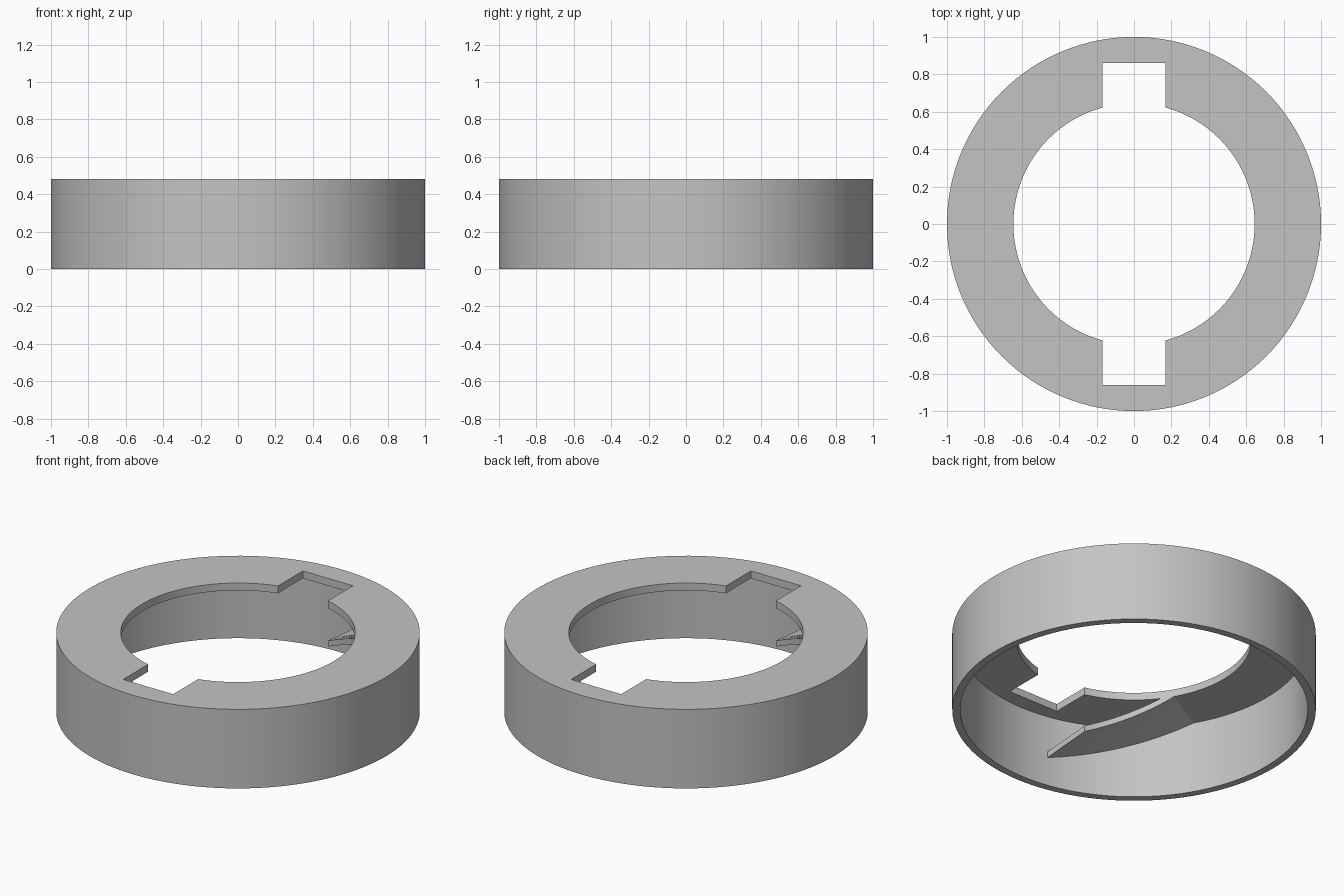
import bpy, bmesh
from math import asin, sin, cos, radians, pi

if "Cube" in bpy.data.objects:
    bpy.data.objects.remove(bpy.data.objects["Cube"], do_unlink=True)

HEIGHT, OUTER, INNER, HOLE = 0.48, 1.0, 0.956, 0.645
PLATE_BOTTOM = 0.435
SLOT_HALF, SLOT_END = 0.168, 0.862
SEGMENTS = 128

grey = bpy.data.materials.new("plain grey")
grey.use_nodes = True
grey.diffuse_color = (0.55, 0.55, 0.55, 1)
grey.node_tree.nodes["Principled BSDF"].inputs["Base Color"].default_value = grey.diffuse_color


def make_object(name, bm):
    bmesh.ops.recalc_face_normals(bm, faces=bm.faces)
    mesh = bpy.data.meshes.new(name)
    bm.to_mesh(mesh)
    bm.free()
    mesh.materials.append(grey)
    obj = bpy.data.objects.new(name, mesh)
    bpy.context.collection.objects.link(obj)
    return obj


def activate(obj):
    bpy.ops.object.select_all(action='DESELECT')
    obj.select_set(True)
    bpy.context.view_layer.objects.active = obj


def cylinder(name, radius, bottom, top):
    bm = bmesh.new()
    bmesh.ops.create_cone(bm, cap_ends=True, segments=SEGMENTS, radius1=radius,
                          radius2=radius, depth=top - bottom)
    bmesh.ops.translate(bm, verts=bm.verts, vec=(0, 0, (top + bottom) / 2))
    return make_object(name, bm)


def cut(target, cutter):
    cutter.hide_render = True
    activate(target)
    mod = target.modifiers.new("cut", 'BOOLEAN')
    mod.operation = 'DIFFERENCE'
    mod.solver = 'EXACT'
    mod.object = cutter
    bpy.ops.object.modifier_apply(modifier=mod.name)
    bpy.data.objects.remove(cutter, do_unlink=True)


# Cap: hollow from below, round opening and two opposite slots in the top plate
cap = cylinder("ring_cap", OUTER, 0, HEIGHT)
cut(cap, cylinder("cavity_cutter", INNER, -0.2, PLATE_BOTTOM))
cut(cap, cylinder("hole_cutter", HOLE, 0.2, 0.7))
bm = bmesh.new()
bmesh.ops.create_cube(bm, size=1)
bmesh.ops.scale(bm, verts=bm.verts, vec=(2 * SLOT_HALF, 2 * SLOT_END, 0.5))
bmesh.ops.translate(bm, verts=bm.verts, vec=(0, 0, 0.45))
cut(cap, make_object("slot_cutter", bm))


# Locking ramps: thin helical shelves rising from each slot to the plate
def ramp(name, turn, steps=32):
    bm = bmesh.new()
    end, slope, thickness = radians(60), 0.298, 0.036
    rows = []
    for i in range(steps + 1):
        row = []
        for radius in (HOLE, INNER + 0.01):
            start = asin(SLOT_HALF / radius)
            a = start + (end - start) * i / steps
            low = PLATE_BOTTOM - slope * (end - a)
            high = min(low + thickness, PLATE_BOTTOM + 0.005)
            x, y = radius * sin(a + turn), radius * cos(a + turn)
            row += [bm.verts.new((x, y, low)), bm.verts.new((x, y, high))]
        inner_low, inner_high, outer_low, outer_high = row
        rows.append([inner_low, inner_high, outer_high, outer_low])
    for a, b in zip(rows, rows[1:]):
        for k in range(4):
            m = (k + 1) % 4
            bm.faces.new((a[k], a[m], b[m], b[k]))
    bm.faces.new(rows[0])
    bm.faces.new(rows[-1])
    return make_object(name, bm)


parts = [cap, ramp("back_ramp", 0), ramp("front_ramp", pi)]
for part in parts:
    activate(part)
    bpy.ops.object.shade_smooth_by_angle(angle=radians(30))
